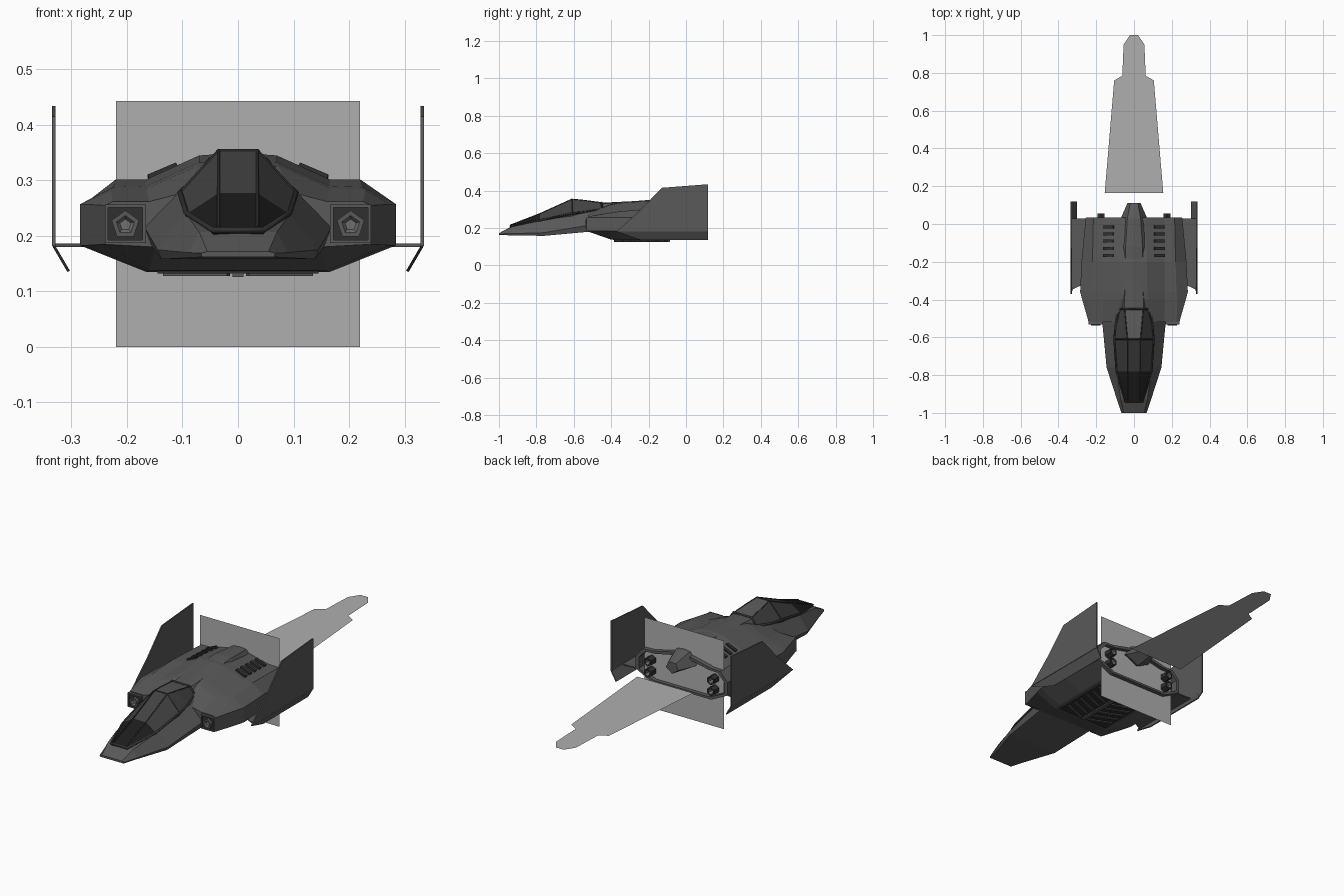
import bpy, bmesh, math
from mathutils import Vector, Matrix

if "Cube" in bpy.data.objects:
    bpy.data.objects.remove(bpy.data.objects["Cube"])


def material(name, v):
    m = bpy.data.materials.new(name)
    m.diffuse_color = (v, v, v, 1)
    m.use_nodes = True
    m.node_tree.nodes["Principled BSDF"].inputs["Base Color"].default_value = m.diffuse_color
    return m


HULL = material("hull grey", 0.10)
DARK = material("dark trim", 0.03)
GLASS = material("black glass", 0.012)
TINT = material("tinted glass", 0.055)
METAL = material("nozzle grey", 0.16)
LIGHT = material("pale exhaust grey", 0.43)


def finish(name, bm, *mats):
    bmesh.ops.recalc_face_normals(bm, faces=bm.faces)
    me = bpy.data.meshes.new(name)
    bm.to_mesh(me)
    bm.free()
    for m in mats:
        me.materials.append(m)
    ob = bpy.data.objects.new(name, me)
    bpy.context.collection.objects.link(ob)
    return ob


def loft(name, sections, *mats, rule=None):
    """Skin mirrored half cross-sections given as (y, [(x, z), ...]) from bottom to top."""
    bm = bmesh.new()
    rings = []
    for y, half in sections:
        pts = half + [(-x, z) for x, z in reversed(half) if x > 0]
        rings.append([bm.verts.new((x, y, z)) for x, z in pts])
    n = len(rings[0])
    for a, b in zip(rings, rings[1:]):
        for i in range(n):
            j = (i + 1) % n
            bm.faces.new((a[i], a[j], b[j], b[i]))
    bm.faces.new(rings[0])
    bm.faces.new(rings[-1])
    if rule:
        for f in bm.faces:
            f.material_index = rule(f.calc_center_median())
    return finish(name, bm, *mats)


def sheet(name, pts, mat, thick=0):
    bm = bmesh.new()
    bm.faces.new([bm.verts.new(p) for p in pts])
    ob = finish(name, bm, mat)
    if thick:
        mod = ob.modifiers.new("thickness", 'SOLIDIFY')
        mod.thickness, mod.offset = thick, 0
    return ob


def box(name, loc, size, mat, ry=0, rz=0):
    bm = bmesh.new()
    bmesh.ops.create_cube(bm, size=1)
    bm.transform(Matrix.Translation(loc) @ Matrix.Rotation(rz, 4, 'Z')
                 @ Matrix.Rotation(ry, 4, 'Y') @ Matrix.Diagonal((*size, 1)))
    return finish(name, bm, mat)


def nozzle(name, loc, sides, radius, length, d):
    """Collar with a recessed cup, opening along d (+1 back, -1 front)."""
    x, y, z = loc
    rows = [(1, 0), (1, length), (.65, length), (.4, length * .5)]
    bm = bmesh.new()
    rings = []
    for r, l in rows:
        rings.append([bm.verts.new((x + radius * r * math.sin(i * math.tau / sides), y + d * l,
                                    z + radius * r * math.cos(i * math.tau / sides)))
                      for i in range(sides)])
    for k, (a, b) in enumerate(zip(rings, rings[1:])):
        for i in range(sides):
            j = (i + 1) % sides
            bm.faces.new((a[i], a[j], b[j], b[i])).material_index = int(k == 2)
    bm.faces.new(rings[-1]).material_index = 1
    bm.faces.new(rings[0])
    return finish(name, bm, DARK if d > 0 else HULL, METAL)


def tube(name, pts, radius, closed):
    cu = bpy.data.curves.new(name, 'CURVE')
    cu.dimensions = '3D'
    cu.bevel_depth, cu.bevel_resolution = radius, 0
    sp = cu.splines.new('POLY')
    sp.points.add(len(pts) - 1)
    for p, co in zip(sp.points, pts):
        p.co = (*co, 1)
    sp.use_cyclic_u = closed
    cu.materials.append(DARK)
    ob = bpy.data.objects.new(name, cu)
    bpy.context.collection.objects.link(ob)


# Main hull, with a hollow rim at the rear
rear = [(0, .14), (.165, .14), (.255, .185), (.255, .25), (.215, .295), (.16, .297), (.06, .32), (0, .325)]
inner = [(x * .93, .22 + (z - .22) * .86) for x, z in rear]
loft("hull", [
    (-.52, [(0, .18), (.15, .18), (.24, .185), (.24, .255), (.225, .262), (.16, .262), (.09, .28), (0, .285)]),
    (-.40, [(0, .138), (.16, .138), (.274, .183), (.274, .257), (.23, .282), (.165, .285), (.075, .325), (0, .332)]),
    (-.36, [(0, .135), (.165, .135), (.285, .183), (.285, .257), (.225, .288), (.165, .29), (.07, .333), (0, .337)]),
    (-.20, [(0, .135), (.165, .135), (.278, .183), (.278, .257), (.22, .302), (.165, .302), (.07, .345), (0, .35)]),
    (.035, rear), (.035, inner), (.0, inner)], HULL)

# Nose
loft("nose", [
    (-1.0, [(0, .162), (.065, .162), (.067, .169), (.055, .172), (0, .172)]),
    (-.93, [(0, .161), (.085, .161), (.09, .17), (.07, .207), (0, .21)]),
    (-.76, [(0, .158), (.138, .158), (.145, .175), (.095, .242), (0, .245)]),
    (-.52, [(0, .18), (.155, .18), (.168, .215), (.10, .285), (0, .30)]),
    (-.38, [(0, .18), (.15, .18), (.165, .23), (.08, .31), (0, .325)])], HULL)

# Canopy: black front panes, tinted middle panes, hull-coloured rear roof
canopy = [
    (-.94, [(.045, .20), (.045, .21), (.035, .215)]),
    (-.78, [(.09, .225), (.092, .24), (.035, .277)]),
    (-.61, [(.10, .25), (.104, .278), (.035, .354)]),
    (-.54, [(.095, .26), (.097, .285), (.042, .347)]),
    (-.45, [(.07, .27), (.075, .30), (.05, .335)])]
loft("canopy", canopy, GLASS, TINT, HULL,
     rule=lambda c: 0 if c.y < -.8 else 1 if c.y < -.6 or abs(c.x) > .05 else 2)

# Canopy frame
base = [(h[1][0], y, h[1][1]) for y, h in canopy]
tube("canopy_rim", base + [(-x, y, z) for x, y, z in reversed(base)], .006, True)
for s in (1, -1):
    tube("canopy_rail", [(s * h[2][0], y, h[2][1]) for y, h in canopy], .003, False)
tube("canopy_hoop", [(.075, -.45, .30), (.05, -.45, .336), (-.05, -.45, .336), (-.075, -.45, .30)], .006, False)
tube("canopy_bow", [(.104, -.61, .278), (.035, -.61, .354), (-.035, -.61, .354), (-.104, -.61, .278)], .003, False)

# Raised spine ending in a tail pod
loft("spine", [
    (-.45, [(0, .29), (.07, .29), (.05, .33), (0, .335)]),
    (-.12, [(0, .29), (.095, .30), (.045, .348), (0, .352)]),
    (.03, [(0, .245), (.07, .28), (.035, .338), (0, .342)]),
    (.11, [(0, .255), (.035, .28), (.02, .31), (0, .312)])], HULL)

# Flat exhaust sheets
sheet("exhaust_panel", [(-.22, .015, 0), (.22, .015, 0), (.22, .015, .443), (-.22, .015, .443)], LIGHT)
flame = [(.155, .165), (.105, .76), (.062, .785), (.055, .95), (.022, 1.0)]
sheet("exhaust_trail", [(x, y, .22) for x, y in flame]
      + [(-x, y, .22) for x, y in reversed(flame)], LIGHT)

for s in (1, -1):
    # Side fins with a canted lower blade and a joining shelf
    sheet("fin", [(s * .332, y, z) for y, z in
                  [(-.37, .182), (-.24, .30), (-.13, .415), (.118, .434), (.118, .182)]], HULL, .006)
    sheet("fin_blade", [(s * .332, -.37, .182), (s * .332, .118, .182),
                        (s * .305, .118, .136), (s * .305, -.24, .136)], HULL, .005)
    sheet("fin_shelf", [(s * .27, -.32, .183), (s * .332, -.35, .183),
                        (s * .332, .03, .183), (s * .25, .03, .183)], HULL, .006)

    # Front intakes: dark square recess with frame and five-sided cup
    box("intake_plate", (s * .203, -.522, .222), (.066, .006, .062), DARK)
    for dx, dz, w, h in ((0, .032, .074, .006), (0, -.032, .074, .006),
                         (.034, 0, .006, .07), (-.034, 0, .006, .07)):
        box("intake_frame", (s * .203 + dx, -.525, .222 + dz), (w, .014, h), HULL)
    nozzle("intake_cup", (s * .203, -.52, .22), 5, .026, .018, -1)

    # Rear nozzles
    for z in (.245, .19):
        nozzle("rear_nozzle", (s * .175, .005, z), 6, .022, .05, 1)

    # Upper louvres lying on the sloping deck
    for i in range(5):
        y = -.015 - i * .038
        box("deck_louvre", (s * .135, y, .317 - max(0, y + .2) * .03), (.056, .016, .012),
            DARK, ry=s * math.radians(23))

    # Belly louvres in a chevron pattern
    for i in range(6):
        box("belly_louvre", (s * .075, -.35 + i * .045, .133), (.125, .014, .01),
            HULL, rz=s * math.radians(22))

# Belly vent plate and centre bar
box("belly_plate", (0, -.235, .1345), (.29, .30, .005), DARK)
box("belly_bar", (0, -.235, .132), (.02, .30, .012), HULL)
